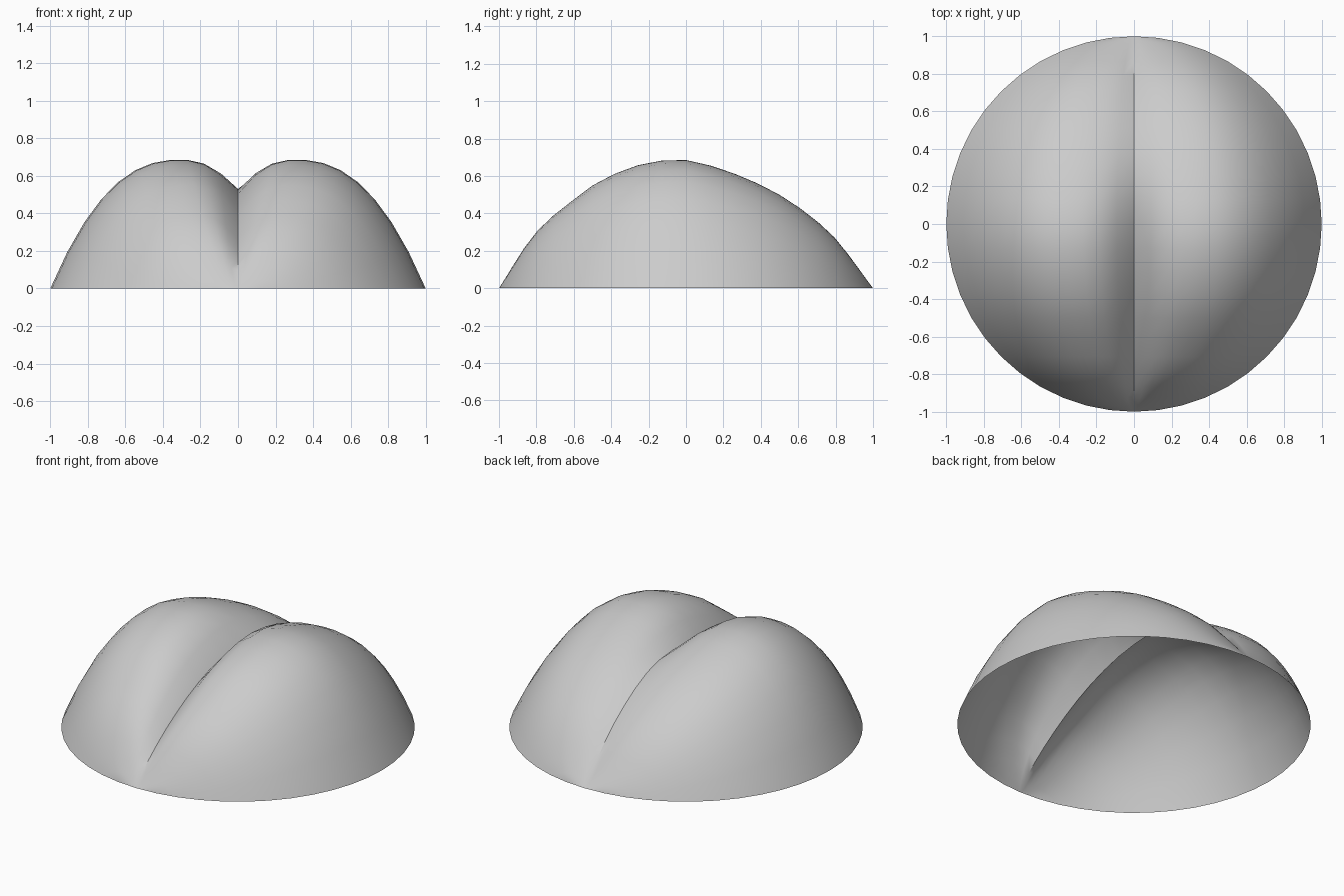
import bpy, bmesh, math

cube = bpy.data.objects.get("Cube")
if cube:
    bpy.data.objects.remove(cube)

# Long profiles (y, z): the top of each lobe, and the groove between them
RIDGE = [(-1, 0), (-.81, .29), (-.6, .475), (-.45, .58), (-.235, .665), (-.08, .687),
         (.04, .68), (.28, .605), (.5, .5), (.66, .39), (.8, .265), (1, 0)]
GROOVE = [(-1, 0), (-.93, .09), (-.7, .265), (-.43, .41), (-.15, .50), (.12, .53),
          (.28, .515), (.46, .455), (.72, .285), (.93, .08), (1, 0)]
ROWS, COLS = 24, 11        # rows front to back, columns across one lobe
PEAK = 0.3                 # ridge position as a share of the half width


def curve(pts, y):
    """Smooth cubic through the profile points."""
    def slope(i):
        a, b = pts[max(i - 1, 0)], pts[min(i + 1, len(pts) - 1)]
        return (b[1] - a[1]) / (b[0] - a[0])
    i = max(k for k in range(len(pts) - 1) if pts[k][0] <= y or k == 0)
    (y0, z0), (y1, z1) = pts[i], pts[i + 1]
    h = y1 - y0
    t = (y - y0) / h
    return ((2*t**3 - 3*t**2 + 1) * z0 + (t**3 - 2*t**2 + t) * h * slope(i)
            + (3*t**2 - 2*t**3) * z1 + (t**3 - t**2) * h * slope(i + 1))


def height(s, y):
    """Lobe height at share s of the half width."""
    top, low = curve(RIDGE, y), curve(GROOVE, y)
    if s < PEAK:
        return top - (top - low) * ((PEAK - s) / PEAK) ** 2.2
    return top * (1 - ((s - PEAK) / (1 - PEAK)) ** 2.4)


# Open double-lobed shell on a round rim
bm = bmesh.new()
front, back = bm.verts.new((0, -1, 0)), bm.verts.new((0, 1, 0))
rows = []
for r in range(1, ROWS):
    a = math.pi * r / ROWS
    y, half = -math.cos(a), math.sin(a)
    rows.append([bm.verts.new((half * c / COLS, y, height(abs(c) / COLS, y)))
                 for c in range(-COLS, COLS + 1)])
for p, q in zip(rows, rows[1:]):
    for c in range(2 * COLS):
        bm.faces.new((p[c], p[c + 1], q[c + 1], q[c]))
for c in range(2 * COLS):
    bm.faces.new((front, rows[0][c + 1], rows[0][c]))
    bm.faces.new((back, rows[-1][c], rows[-1][c + 1]))

mesh = bpy.data.meshes.new("double_lobed_shell")
bm.to_mesh(mesh)
bm.free()
shell = bpy.data.objects.new("double_lobed_shell", mesh)
bpy.context.collection.objects.link(shell)

# Single grey material
grey = bpy.data.materials.new("plain_grey")
grey.use_nodes = True
colour = (0.6, 0.6, 0.6, 1)
grey.diffuse_color = colour
grey.node_tree.nodes["Principled BSDF"].inputs["Base Color"].default_value = colour
mesh.materials.append(grey)

# Smooth lobes with a sharp groove
bpy.ops.object.select_all(action='DESELECT')
shell.select_set(True)
bpy.context.view_layer.objects.active = shell
bpy.ops.object.shade_smooth_by_angle(angle=math.radians(30))
